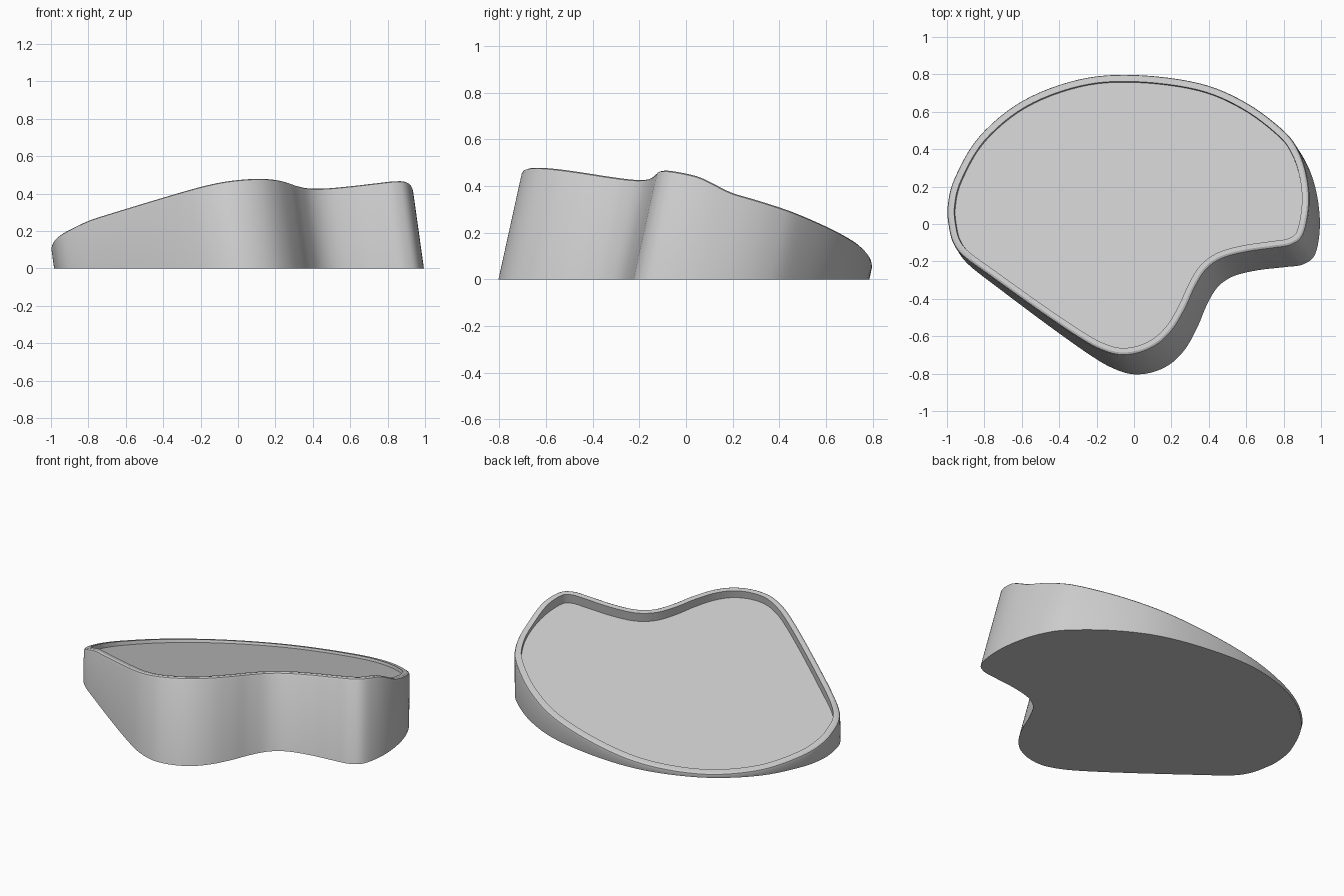
import bpy, bmesh, math
from mathutils import Vector

cube = bpy.data.objects.get("Cube")
if cube:
    bpy.data.objects.remove(cube)

LEAN = Vector((-0.14, 0.22))   # sideways drift of the walls per unit of height
STEPS = 6

# Rim outline control points, counter-clockwise
RIM = [(.935, .1), (.925, .25), (.88, .39), (.8, .5), (.6, .65), (.35, .755),
       (0, .8), (-.3, .775), (-.6, .66), (-.83, .47), (-.96, .25), (-.998, .1),
       (-.992, -.01), (-.968, -.1), (-.91, -.175), (-.76, -.285), (-.6, -.4),
       (-.45, -.505), (-.3, -.605), (-.19, -.667), (-.08, -.7), (.03, -.688),
       (.13, -.64), (.21, -.56), (.275, -.45), (.325, -.34), (.385, -.245),
       (.47, -.185), (.6, -.15), (.74, -.13), (.84, -.112), (.905, -.055)]


def smooth_loop(points):
    """Closed Catmull-Rom curve through the points."""
    pts = [Vector(p) for p in points]
    n, out = len(pts), []
    for i in range(n):
        a, b, c, d = (pts[(i + k) % n] for k in (-1, 0, 1, 2))
        for s in range(STEPS):
            t = s / STEPS
            out.append(0.5 * (2 * b + (c - a) * t + (2 * a - 5 * b + 4 * c - d) * t ** 2
                              + (3 * b - a - 3 * c + d) * t ** 3))
    return out


def inset(loop, distance):
    n, out = len(loop), []
    for i, p in enumerate(loop):
        t = (loop[(i + 1) % n] - loop[i - 1]).normalized()
        out.append(p + Vector((-t.y, t.x)) * distance)
    return out


def ease(value, start, end):
    t = min(max((value - start) / (end - start), 0), 1)
    return t * t * (3 - 2 * t)


def rim_height(p):
    """Sloping plane with a raised lip along the front."""
    lip = 0.035 * ease(p.y, 0.22, 0.03) * ease(p.x, -1, -0.75) * (1 - max(-p.y, 0))
    return 0.285 + 0.147 * p.x - 0.258 * p.y + lip


def floor_height(p):
    return 0.261 + 0.147 * p.x - 0.245 * p.y


def slide(p, start, end):
    """Move a point along the leaning wall from one height to another."""
    q = p + LEAN * (end - start)
    return (q.x, q.y, end)


outline = smooth_loop(RIM)


def rim_ring(distance, drop):
    return [slide(p, rim_height(p), rim_height(p) - drop) for p in inset(outline, distance)]


# Rings from the foot of the wall, over the chamfered rim, down to the floor
rings = [[slide(p, rim_height(p), 0) for p in outline],
         rim_ring(0, 0.016), rim_ring(0.004, 0.006), rim_ring(0.014, 0), rim_ring(0.038, 0)]
inner = inset(outline, 0.04)
rings.append([slide(p, rim_height(p), floor_height(p)) for p in inner])

bm = bmesh.new()
loops = [[bm.verts.new(co) for co in ring] for ring in rings]
count = len(outline)
for low, high in zip(loops, loops[1:]):
    for i in range(count):
        j = (i + 1) % count
        bm.faces.new((low[i], low[j], high[j], high[i]))
bm.faces.new(loops[-1])
bm.faces.new(list(reversed(loops[0])))
bmesh.ops.recalc_face_normals(bm, faces=bm.faces)

mesh = bpy.data.meshes.new("sloped_tray")
bm.to_mesh(mesh)
bm.free()
tray = bpy.data.objects.new("sloped_tray", mesh)
bpy.context.collection.objects.link(tray)

# Plain grey material
grey = bpy.data.materials.new("plain_grey")
grey.use_nodes = True
colour = (0.6, 0.6, 0.6, 1)
grey.diffuse_color = colour
grey.node_tree.nodes["Principled BSDF"].inputs["Base Color"].default_value = colour
mesh.materials.append(grey)

# Smooth walls with crisp edges at the floor and foot
bpy.ops.object.select_all(action='DESELECT')
tray.select_set(True)
bpy.context.view_layer.objects.active = tray
bpy.ops.object.shade_smooth_by_angle(angle=math.radians(30))
